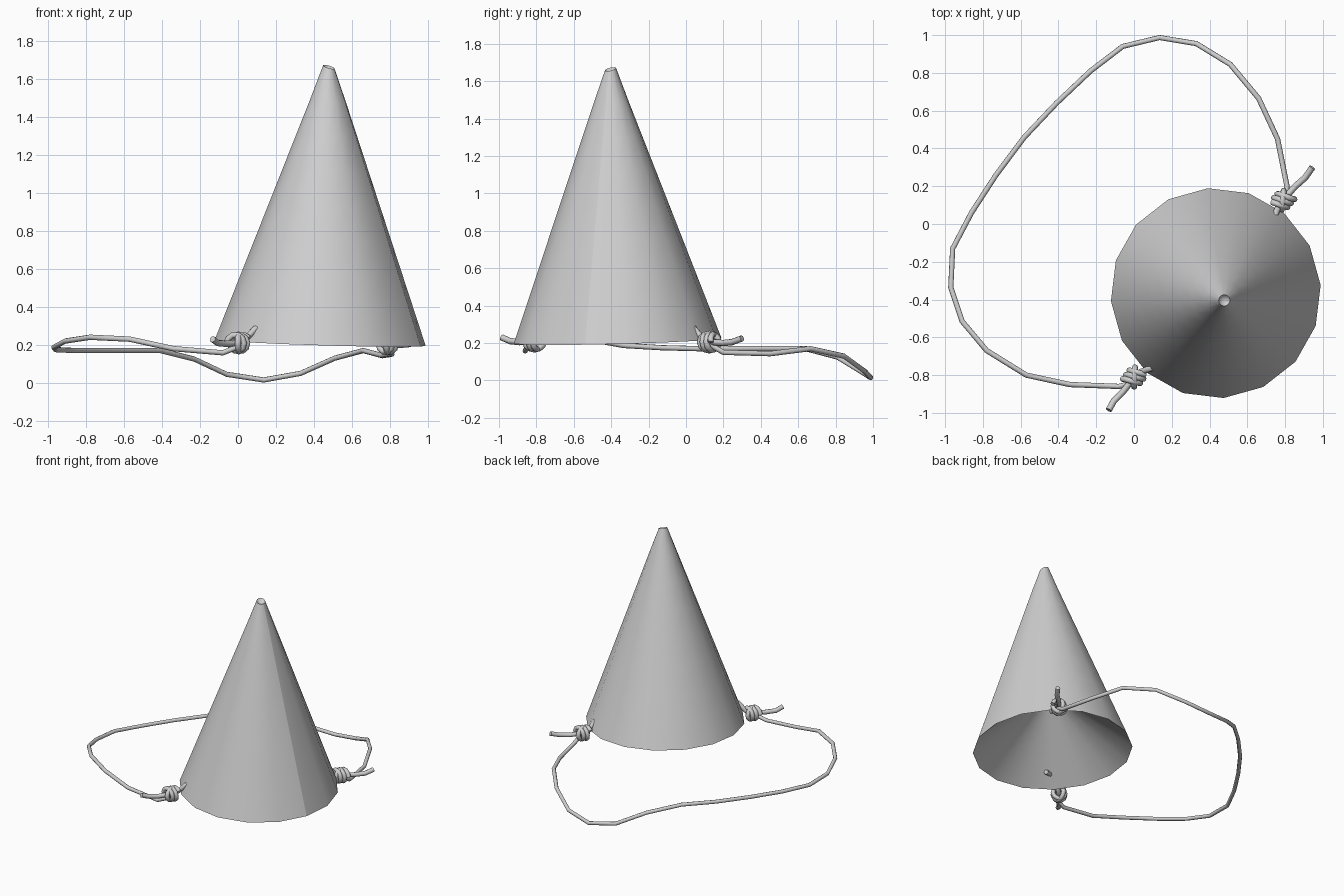
import bpy
import bmesh
from math import sin, cos, pi, radians
from mathutils import Vector, Matrix

cube = bpy.data.objects.get("Cube")
if cube:
    bpy.data.objects.remove(cube)

# One plain grey for card and cord
grey = bpy.data.materials.new("plain_grey")
grey.use_nodes = True
colour = (0.62, 0.62, 0.62, 1)
grey.diffuse_color = colour
grey.node_tree.nodes["Principled BSDF"].inputs["Base Color"].default_value = colour

SIDES = 16
BANDS = 8
BASE = Vector((0.433, -0.366, 0.212))
TIP = Vector((0.478, -0.404, 1.664))
LINING_HEIGHT = 0.45


def cord(name, points, radius, closed=False):
    """Round cord that follows straight segments between points."""
    curve = bpy.data.curves.new(name, "CURVE")
    curve.dimensions = "3D"
    curve.bevel_depth = radius
    curve.bevel_resolution = 2
    curve.use_fill_caps = not closed
    spline = curve.splines.new("POLY")
    spline.points.add(len(points) - 1)
    for p, co in zip(spline.points, points):
        p.co = (*co, 1)
    spline.use_cyclic_u = closed
    spline.use_smooth = True
    curve.materials.append(grey)
    obj = bpy.data.objects.new(name, curve)
    bpy.context.collection.objects.link(obj)
    bpy.ops.object.select_all(action="DESELECT")
    obj.select_set(True)
    bpy.context.view_layer.objects.active = obj
    bpy.ops.object.convert(target="MESH")
    return obj


# Hat: leaning cone with a slanted dimpled tip and a hollow underside
axis = TIP - BASE
lean = Vector((0, 0, 1)).rotation_difference(axis)
bm = bmesh.new()


def ring(centre, radius):
    verts = []
    for i in range(SIDES):
        a = radians(4.3) + 2 * pi * i / SIDES
        verts.append(bm.verts.new(centre + lean @ Vector((radius * cos(a), radius * sin(a), 0))))
    return verts


def taper(start, end, radius, end_radius):
    """Rings of a cone, evenly spaced from start to end."""
    return [ring(start.lerp(end, k / BANDS), radius + (end_radius - radius) * k / BANDS)
            for k in range(BANDS + 1)]


rings = taper(BASE, TIP, 0.557, 0.03)
rim = rings[-1]
for v in rim:
    v.co.z += 0.2 * (v.co.y - TIP.y) - 0.25 * (v.co.x - TIP.x)
dimple = bm.verts.new(TIP - axis.normalized() * 0.035)
lining = taper(BASE, BASE + axis.normalized() * LINING_HEIGHT, 0.557, 0.004)
for i in range(SIDES):
    j = (i + 1) % SIDES
    for low, high in zip(rings, rings[1:]):
        bm.faces.new((low[i], low[j], high[j], high[i]))
    for low, high in zip(lining, lining[1:]):
        bm.faces.new((low[j], low[i], high[i], high[j]))
    bm.faces.new((rim[i], rim[j], dimple))
bm.faces.new(lining[-1][::-1])
for f in bm.faces:
    f.smooth = True
# Sharp overlap seam down one side, sharp edge round the tip
for low, high in zip(rings, rings[1:]):
    bm.edges.get((low[-1], high[-1])).smooth = False
for i in range(SIDES):
    bm.edges.get((rim[i], rim[i - 1])).smooth = False
mesh = bpy.data.meshes.new("hat_cone")
bm.to_mesh(mesh)
bm.free()
mesh.materials.append(grey)
bpy.context.collection.objects.link(bpy.data.objects.new("hat_cone", mesh))

# Chin cord looping from knot to knot
cord("chin_cord", [
    (0.0, -0.84, 0.19), (-0.08, -0.86, 0.158), (-0.34, -0.85, 0.18),
    (-0.57, -0.80, 0.23), (-0.78, -0.67, 0.24), (-0.91, -0.515, 0.22),
    (-0.97, -0.335, 0.187), (-0.96, -0.13, 0.175), (-0.86, 0.06, 0.17),
    (-0.73, 0.26, 0.17), (-0.58, 0.46, 0.17), (-0.41, 0.64, 0.17),
    (-0.23, 0.81, 0.125), (-0.06, 0.94, 0.045), (0.135, 0.987, 0.015),
    (0.33, 0.955, 0.05), (0.51, 0.845, 0.13), (0.66, 0.665, 0.17),
    (0.76, 0.45, 0.143), (0.81, 0.2, 0.15), (0.80, 0.13, 0.19)], 0.014)


def knot(side, centre, angle, reach, curl):
    """Tail through the hat wall, wrapped turns and one crossing strand."""
    place = Matrix.Translation(centre) @ Matrix.Rotation(radians(angle), 4, "Z")
    tail = [(-reach, 0, 0.02), (-0.17, 0.008, 0.0), (-0.1, 0, -0.005), (0, 0, 0),
            (0.045, curl * 0.3, 0.02), (0.07, curl * 0.7, 0.05),
            (0.09, curl, 0.075), (0.14, curl * 1.7, 0.08), (0.185, curl * 2.4, 0.07)]
    cord(side + "_cord_tail", [place @ Vector(p) for p in tail], 0.017)

    turns = []
    for i in range(25):
        a = 2 * pi * i / 10
        y, z = 0.043 * cos(a), 0.043 * sin(a)
        turns.append(place @ Vector((-0.034 + 0.068 * i / 24 - 0.3 * y, y, z)))
    cord(side + "_knot_turns", turns, 0.016)

    strand = []
    for i in range(12):
        a = 2 * pi * i / 12
        strand.append(place @ Vector((0.042 * cos(a), 0.03 * cos(a), 0.045 * sin(a))))
    cord(side + "_knot_strand", strand, 0.016, closed=True)


knot("right", Vector((0.003, -0.81, 0.21)), 52, 0.222, -0.04)
knot("left", Vector((0.787, 0.125, 0.205)), 228, 0.235, 0.025)
